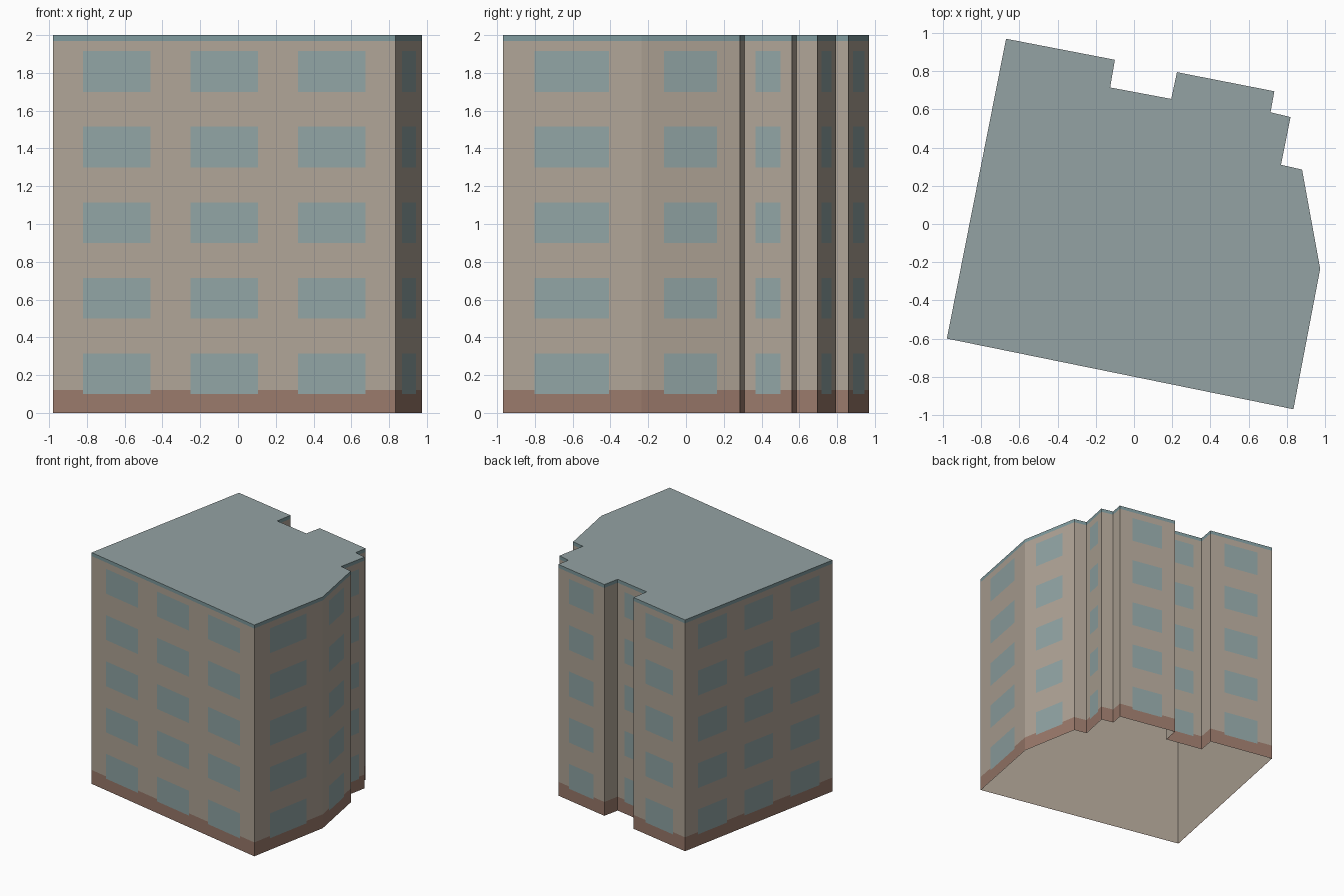
import bpy
import bmesh

cube = bpy.data.objects.get("Cube")
if cube:
    bpy.data.objects.remove(cube, do_unlink=True)


def make_material(name, rgb):
    mat = bpy.data.materials.new(name)
    mat.use_nodes = True
    mat.diffuse_color = (*rgb, 1)
    mat.node_tree.nodes["Principled BSDF"].inputs["Base Color"].default_value = (*rgb, 1)
    return mat


glass = make_material("window_teal", (0.28, 0.37, 0.37))
brick = make_material("plinth_brown", (0.32, 0.19, 0.145))
trim = make_material("trim_teal", (0.21, 0.32, 0.335))
plaster = make_material("wall_beige", (0.43, 0.37, 0.305))
roofing = make_material("roof_teal", (0.295, 0.365, 0.37))
GLASS, BRICK, TRIM, PLASTER = range(4)

HEIGHT, PLINTH, CORNICE = 2.0, 0.12, 1.97
STOREYS, STOREY_HEIGHT = 5, 0.4
SILL, WINDOW_HEIGHT = 0.1, 0.215

# Window spans along a wall, as fractions of its length
NONE = []
ONE = [(0.23, 0.765)]
THREE = [(0.088, 0.285), (0.402, 0.598), (0.715, 0.912)]

# Footprint, counter-clockwise: corner, and windows of the wall that starts there
footprint = [
    (-0.98, -0.60, THREE), (0.835, -0.97, ONE), (0.975, -0.235, ONE),
    (0.88, 0.285, NONE), (0.77, 0.31, ONE), (0.82, 0.56, NONE),
    (0.715, 0.585, NONE), (0.735, 0.695, ONE), (0.225, 0.795, NONE),
    (0.195, 0.655, ONE), (-0.125, 0.715, NONE), (-0.10, 0.86, ONE),
    (-0.67, 0.97, THREE),
]

window_rows = [(SILL + i * STOREY_HEIGHT, SILL + i * STOREY_HEIGHT + WINDOW_HEIGHT)
               for i in range(STOREYS)]


def cuts(spans, *extra):
    return sorted({v for span in spans for v in span} | set(extra))


def inside(value, spans):
    return any(a < value < b for a, b in spans)


def new_object(name, bm, materials):
    mesh = bpy.data.meshes.new(name)
    bm.to_mesh(mesh)
    bm.free()
    for mat in materials:
        mesh.materials.append(mat)
    obj = bpy.data.objects.new(name, mesh)
    bpy.context.collection.objects.link(obj)
    return obj


# Outer walls: each is a grid cut along its windows, plinth and cornice
bm = bmesh.new()
levels = cuts(window_rows, 0, PLINTH, CORNICE, HEIGHT)
for i, (x0, y0, spans) in enumerate(footprint):
    x1, y1, _ = footprint[(i + 1) % len(footprint)]
    columns = cuts(spans, 0, 1)

    def point(t, z):
        return bm.verts.new((x0 + (x1 - x0) * t, y0 + (y1 - y0) * t, z))

    for a, b in zip(columns, columns[1:]):
        for low, high in zip(levels, levels[1:]):
            face = bm.faces.new((point(a, low), point(b, low),
                                 point(b, high), point(a, high)))
            middle = (low + high) / 2
            if inside((a + b) / 2, spans) and inside(middle, window_rows):
                face.material_index = GLASS
            elif middle < PLINTH:
                face.material_index = BRICK
            elif middle > CORNICE:
                face.material_index = TRIM
            else:
                face.material_index = PLASTER
bmesh.ops.remove_doubles(bm, verts=bm.verts, dist=0.0001)
walls = new_object("walls", bm, [glass, brick, trim, plaster])

# Plain plaster lining inside, open at the bottom
lining = walls.modifiers.new("lining", "SOLIDIFY")
lining.thickness = 0.005
lining.offset = -1
lining.use_even_offset = True
lining.use_rim = False
lining.material_offset = PLASTER

# Flat roof
bm = bmesh.new()
bm.faces.new([bm.verts.new((x, y, HEIGHT)) for x, y, _ in footprint])
new_object("roof", bm, [roofing])
